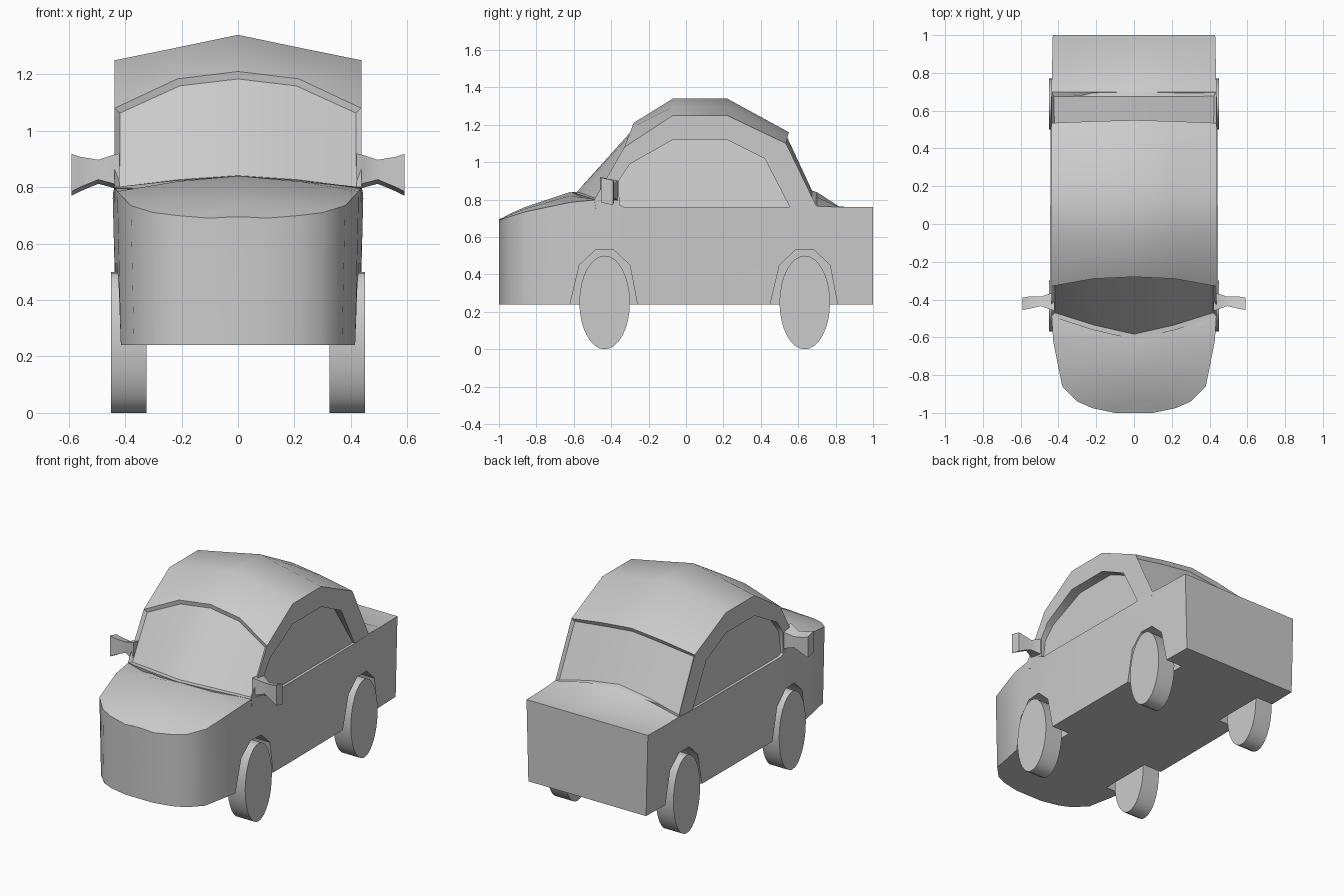
import bpy, bmesh, math

if "Cube" in bpy.data.objects:
    bpy.data.objects.remove(bpy.data.objects["Cube"])


def loft(name, rings, insets=()):
    """Skin equal-length rings, cap both ends, optionally recess chosen faces."""
    bm = bmesh.new()
    vs = [[bm.verts.new(p) for p in ring] for ring in rings]
    n = len(rings[0])
    for a, b in zip(vs, vs[1:]):
        for i in range(n):
            j = (i + 1) % n
            bm.faces.new((a[i], a[j], b[j], b[i]))
    bm.faces.new(vs[0])
    bm.faces.new(vs[-1])
    bmesh.ops.recalc_face_normals(bm, faces=bm.faces)
    for test in insets:
        faces = [f for f in bm.faces if test(f.calc_center_median())]
        bmesh.ops.inset_region(bm, faces=faces, thickness=0.018, depth=-0.02)
    me = bpy.data.meshes.new(name)
    bm.to_mesh(me)
    bm.free()
    ob = bpy.data.objects.new(name, me)
    bpy.context.collection.objects.link(ob)
    return ob


def activate(ob):
    bpy.ops.object.select_all(action='DESELECT')
    ob.select_set(True)
    bpy.context.view_layer.objects.active = ob


def cut(target, cutter):
    cutter.hide_render = True
    mod = target.modifiers.new("cut", 'BOOLEAN')
    mod.operation = 'DIFFERENCE'
    mod.solver = 'EXACT'
    mod.object = cutter
    activate(target)
    bpy.ops.object.modifier_apply(modifier=mod.name)
    bpy.data.objects.remove(cutter, do_unlink=True)


def smooth(ob, angle):
    activate(ob)
    bpy.ops.object.shade_smooth_by_angle(angle=math.radians(angle))


# Lower body: stations of (y, half width, side height, centre height)
stations = [(-1.0, .10, .69, .695), (-.975, .22, .70, .705), (-.94, .30, .71, .725),
            (-.86, .38, .735, .76), (-.62, .428, .785, .84), (-.47, .437, .80, .80),
            (-.38, .442, .785, .785), (-.33, .444, .76, .76), (.0, .444, .76, .76),
            (.63, .44, .76, .76), (.70, .437, .765, .84), (.82, .434, .76, .762),
            (1.0, .43, .76, .76)]


def section(y, w, zs, zc):
    zm = zs + .65 * (zc - zs)
    return [(-w * .97, y, .24), (-w, y, zs), (-w / 2, y, zm), (0, y, zc),
            (w / 2, y, zm), (w, y, zs), (w * .97, y, .24)]


body = loft("lower_body", [section(*s) for s in stations])

# Wheel arches
arch = [(-.185, .10), (-.185, .24), (-.135, .45), (-.05, .53), (.05, .53),
        (.135, .45), (.175, .24), (.175, .10)]
AXLES = (-.435, .635)
for yc in AXLES:
    for s in (-1, 1):
        cut(body, loft("arch_cutter",
                       [[(s * x, yc + y, z) for y, z in arch] for x in (.30, .6)]))
smooth(body, 35)

# Cabin: (side y, side z, centre y, centre z, blend at quarter width)
profile = [(-.48, .74, -.58, .74, .6), (-.49, .80, -.61, .84, .6),
           (-.33, 1.08, -.28, 1.21, .8), (-.07, 1.25, -.07, 1.34, .5),
           (.22, 1.25, .22, 1.34, .5), (.535, 1.10, .55, 1.16, .6),
           (.70, .76, .70, .84, .6), (.70, .74, .70, .74, .6)]


def cabin_ring(x, level):
    ring = []
    for ys, zs, yc, zc, q in profile:
        t = (0, q, 1)[level]
        ring.append((x, ys + t * (yc - ys), zs + t * (zc - zs)))
    return ring


cabin = loft("cabin",
             [cabin_ring(x, lv) for x, lv in
              ((-.437, 0), (-.215, 1), (0, 2), (.215, 1), (.437, 0))],
             insets=(lambda c: c.y < -.36 and c.z > .85,
                     lambda c: c.y > .58 and c.z > .85))

# Side windows: recesses whose glass leans inward towards the roof
window = [(-.355, .76), (-.36, .90), (-.30, .99), (-.07, 1.12), (.22, 1.12),
          (.42, 1.02), (.555, .76)]
for s in (-1, 1):
    inner = [(s * (.425 - .15 * (z - .76)), y, z) for y, z in window]
    outer = [(s * .6, y, z) for y, z in window]
    cut(cabin, loft("window_cutter", [inner, outer]))
smooth(cabin, 38)

# Oval wheels
N = 32
for label, yc in zip(("front", "rear"), AXLES):
    for side, s in (("left", -1), ("right", 1)):
        rings = [[(s * x, yc + .135 * math.cos(2 * math.pi * i / N),
                   .25 + .25 * math.sin(2 * math.pi * i / N)) for i in range(N)]
                 for x in (.325, .45)]
        smooth(loft(f"{label}_{side}_wheel", rings), 40)

# Wing mirrors: (x, y min, y max, z min, z max)
sections = [(.42, -.46, -.36, .79, .92), (.45, -.45, -.37, .80, .912),
            (.495, -.435, -.385, .812, .897), (.56, -.45, -.385, .785, .908),
            (.59, -.455, -.39, .77, .918)]
for side, s in (("left", -1), ("right", 1)):
    rings = [[(s * x, a, c + .015), (s * x, b, c), (s * x, b, d - .015), (s * x, a, d)]
             for x, a, b, c, d in sections]
    smooth(loft(f"{side}_mirror", rings), 40)
